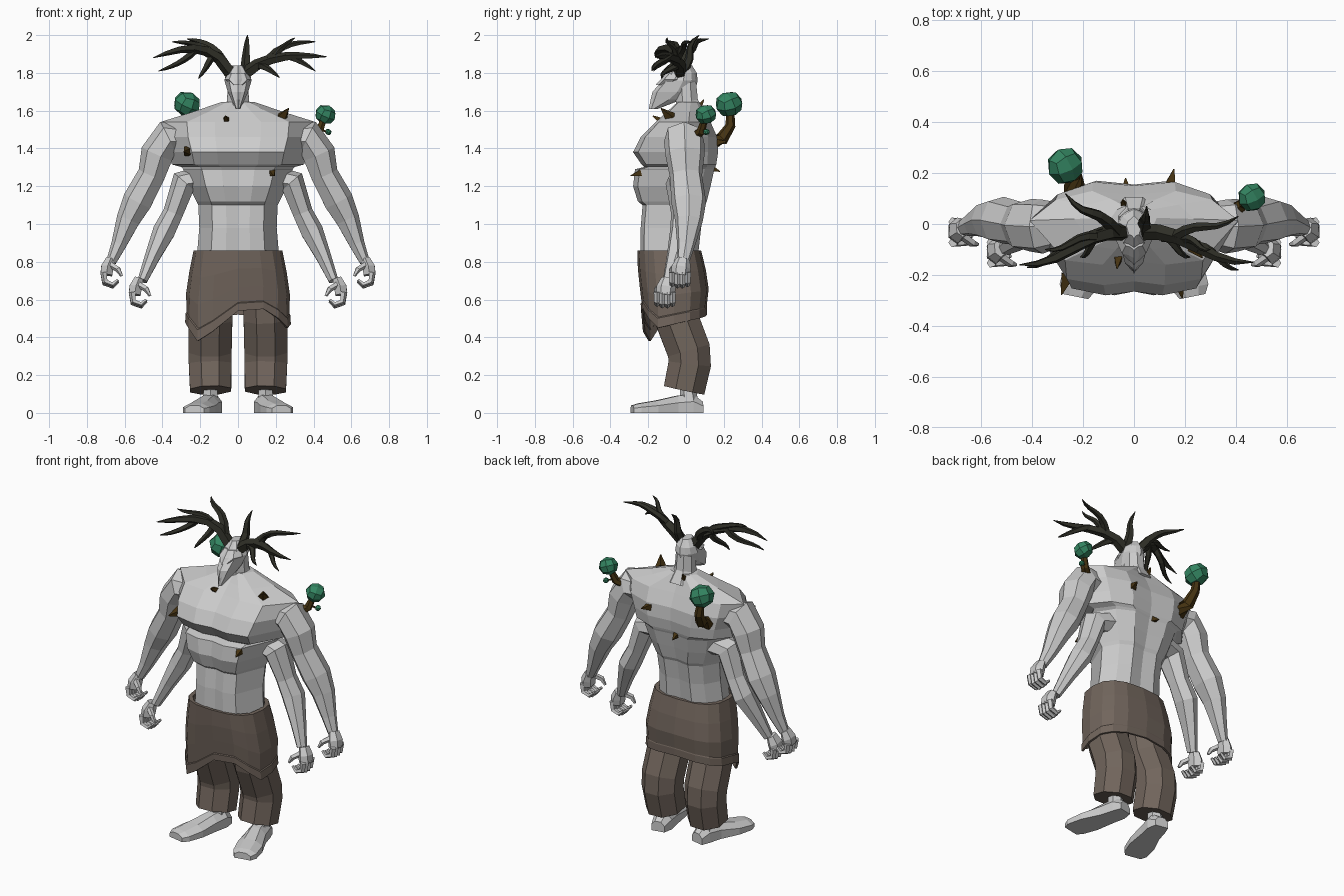
import bpy, bmesh, math
from mathutils import Vector

if "Cube" in bpy.data.objects:
    bpy.data.objects.remove(bpy.data.objects["Cube"])


def material(name, red, green, blue):
    mat = bpy.data.materials.new(name)
    mat.use_nodes = True
    colour = (red, green, blue, 1)
    mat.diffuse_color = colour
    mat.node_tree.nodes["Principled BSDF"].inputs["Base Color"].default_value = colour
    return mat


SKIN = material("pale grey skin", 0.6, 0.6, 0.6)
CLOTH = material("brown cloth", 0.165, 0.13, 0.107)
BARK = material("dark bark", 0.062, 0.034, 0.006)
LEAF = material("green leaves", 0.033, 0.23, 0.118)
ANTLER = material("charcoal antler", 0.028, 0.028, 0.02)


def finish(name, bm, mat, mirror=False):
    bmesh.ops.recalc_face_normals(bm, faces=bm.faces)
    mesh = bpy.data.meshes.new(name)
    bm.to_mesh(mesh)
    bm.free()
    mesh.materials.append(mat)
    ob = bpy.data.objects.new(name, mesh)
    bpy.context.collection.objects.link(ob)
    if mirror:
        ob.modifiers.new("Mirror", "MIRROR").use_mirror_merge = False
    return ob


def loft(name, rings, mat, mirror=False, caps=True):
    """Skin a list of equal rings of points."""
    bm = bmesh.new()
    rows = [[bm.verts.new(point) for point in ring] for ring in rings]
    count = len(rows[0])
    for lower, upper in zip(rows, rows[1:]):
        for i in range(count):
            j = (i + 1) % count
            bm.faces.new((lower[i], lower[j], upper[j], upper[i]))
    if caps:
        bm.faces.new(rows[0])
        bm.faces.new(rows[-1])
    return finish(name, bm, mat, mirror)


def tube(name, path, mat, sides=6, mirror=False, depth=1.0):
    """Limb along points (x, y, z, radius); depth widens it front to back."""
    centres = [Vector(point[:3]) for point in path]
    last = len(path) - 1
    rings = []
    for i, centre in enumerate(centres):
        along = (centres[min(i + 1, last)] - centres[max(i - 1, 0)]).normalized()
        reference = Vector((1, 0, 0)) if abs(along.y) > 0.85 else Vector((0, 1, 0))
        across = reference.cross(along).normalized()
        outward = along.cross(across) * depth
        radius = path[i][3]
        angles = [math.tau * (k + 0.5) / sides for k in range(sides)]
        rings.append([centre + (across * math.cos(a) + outward * math.sin(a)) * radius for a in angles])
    return loft(name, rings, mat, mirror)


def body_ring(z, width, front, back, crease=0.015):
    """Symmetric cross-section with a groove down the chest and the spine."""
    span = back - front
    half = [(width * 0.3, front), (width * 0.66, front + span * 0.06), (width, front + span * 0.6),
            (width * 0.75, back - span * 0.12), (width * 0.4, back)]
    right = [(-x, y, z) for x, y in reversed(half)]
    left = [(x, y, z) for x, y in half]
    return [(0, front + crease, z), *left, (0, back - crease, z), *right]


# Torso with two stacked chests
loft("torso", [body_ring(*row) for row in (
    (0.8, 0.22, -0.24, 0.06), (0.98, 0.205, -0.24, 0.08),
    (1.1, 0.21, -0.23, 0.1), (1.12, 0.22, -0.255, 0.11), (1.2, 0.26, -0.28, 0.13),
    (1.29, 0.29, -0.27, 0.15), (1.302, 0.3, -0.22, 0.155), (1.315, 0.35, -0.235, 0.16),
    (1.38, 0.37, -0.28, 0.17), (1.46, 0.4, -0.24, 0.165), (1.54, 0.41, -0.16, 0.13),
    (1.595, 0.235, -0.1, 0.1), (1.645, 0.09, -0.045, 0.07))], SKIN)

# Neck and beaked head with a jutting brow
tube("neck", [(0, 0.025, 1.57, 0.09), (0, 0.005, 1.65, 0.063), (0, 0, 1.75, 0.058)], SKIN, sides=8)
loft("head", [body_ring(*row, crease=-0.012) for row in (
    (1.61, 0.012, -0.185, -0.16), (1.66, 0.036, -0.175, -0.03), (1.7, 0.054, -0.165, 0.035),
    (1.76, 0.072, -0.112, 0.05), (1.8, 0.062, -0.08, 0.045), (1.84, 0.03, -0.045, 0.02))], SKIN)
loft("brow", [body_ring(*row, crease=-0.012) for row in (
    (1.735, 0.03, -0.15, -0.06), (1.765, 0.072, -0.122, -0.02), (1.8, 0.05, -0.09, -0.01))], SKIN)

# Upper and lower pairs of arms
tube("upper_arm", [(0.26, 0, 1.45, 0.07), (0.37, -0.01, 1.455, 0.095), (0.425, -0.005, 1.37, 0.092),
                   (0.455, 0, 1.26, 0.076), (0.53, 0.015, 1.12, 0.082), (0.58, 0.015, 1.02, 0.065),
                   (0.63, 0, 0.89, 0.042), (0.67, -0.015, 0.8, 0.028)],
     SKIN, sides=7, mirror=True, depth=1.15)
tube("lower_arm", [(0.18, 0, 1.24, 0.07), (0.285, -0.02, 1.22, 0.072), (0.34, -0.01, 1.06, 0.056),
                   (0.39, -0.01, 0.96, 0.062), (0.45, -0.05, 0.83, 0.043), (0.505, -0.09, 0.7, 0.027)],
     SKIN, sides=7, mirror=True, depth=1.25)


def hand(name, x, y, z):
    """Blocky fist below the wrist, fingers curling inward."""
    tube(name + "_palm", [(x, y, z + 0.02, 0.027), (x + 0.017, y - 0.01, z - 0.025, 0.038),
                          (x + 0.022, y - 0.015, z - 0.065, 0.036)], SKIN, mirror=True, depth=1.35)
    for i in range(4):
        side = y - 0.058 + i * 0.027
        low = z - 0.1 - 0.01 * math.sin(i)
        tube(f"{name}_finger_{i}", [(x + 0.035, side, z - 0.05, 0.019), (x + 0.028, side, low, 0.017),
                                    (x - 0.012, side, low - 0.015, 0.014), (x - 0.04, side, low + 0.01, 0.008)],
             SKIN, sides=5, mirror=True)
    tube(name + "_thumb", [(x, y - 0.03, z - 0.01, 0.018), (x - 0.04, y - 0.06, z - 0.035, 0.016),
                           (x - 0.06, y - 0.065, z - 0.07, 0.008)], SKIN, sides=5, mirror=True)


hand("upper_hand", 0.675, -0.015, 0.795)
hand("lower_hand", 0.525, -0.095, 0.69)

# Trouser legs, ankles and feet
tube("trouser_leg", [(0.13, -0.08, 0.72, 0.12), (0.145, -0.05, 0.5, 0.125), (0.148, 0.015, 0.33, 0.124),
                     (0.148, 0.02, 0.26, 0.122), (0.145, -0.01, 0.12, 0.118)],
     CLOTH, sides=8, mirror=True)
tube("ankle", [(0.145, 0, 0.2, 0.045), (0.145, 0.01, 0.12, 0.042), (0.15, 0.02, 0.04, 0.05)], SKIN, mirror=True)


def foot_ring(x, y, width, height):
    half = [(-1, 0), (1, 0), (1, 0.6), (0.45, 1), (-0.45, 1), (-1, 0.6)]
    return [(x + width * u, y + width * u * 0.2, height * v) for u, v in half]


loft("foot", [foot_ring(*row) for row in (
    (0.135, 0.085, 0.04, 0.06), (0.14, 0.03, 0.055, 0.1), (0.16, -0.05, 0.058, 0.09),
    (0.195, -0.16, 0.075, 0.065), (0.222, -0.25, 0.07, 0.05), (0.23, -0.285, 0.05, 0.04))], SKIN, mirror=True)

# Ragged cloth skirt: hem heights run around the body from the front
HEM = (0.54, 0.55, 0.5, 0.45, 0.47, 0.49, 0.5, 0.51, 0.52, 0.51, 0.5, 0.49, 0.48, 0.45, 0.38, 0.43)
WAIST = 0.86


def skirt_ring(width, front, back, drop):
    ring = []
    for i, hem in enumerate(HEM):
        angle = math.tau * i / len(HEM)
        s, c = math.sin(angle), math.cos(angle)
        x = width * math.copysign(abs(s) ** 0.75, s)
        y = (front + back) / 2 - (back - front) / 2 * math.copysign(abs(c) ** 0.75, c)
        ring.append((x, y, WAIST + (hem - WAIST) * drop))
    return ring


skirt = loft("skirt", [skirt_ring(*row) for row in (
    (0.21, -0.24, 0.06, 0), (0.235, -0.258, 0.08, 0), (0.258, -0.255, 0.105, 0.3), (0.275, -0.245, 0.12, 0.6),
    (0.272, -0.235, 0.11, 0.86), (0.277, -0.24, 0.112, 0.875), (0.28, -0.238, 0.112, 1))], CLOTH, caps=False)
skirt.modifiers.new("Thickness", "SOLIDIFY").thickness = 0.012


def antler(name, start, tip, arch, radius):
    """Gnarled branch that climbs early, then levels out to a point."""
    start, tip = Vector(start), Vector(tip)
    path = []
    for i in range(7):
        t = i / 6
        point = start.lerp(tip, t)
        point.z += arch * math.sin(math.pi * t ** 0.75)
        point.y += radius * 0.6 * math.sin(math.tau * t)
        path.append((*point, radius * (1 - t) ** 0.6 + 0.002))
    tube("antler_" + name, path, ANTLER, sides=5)


# Branching antlers, each side different
antler("right_main", (-0.03, -0.03, 1.79), (-0.45, -0.16, 1.88), 0.1, 0.034)
antler("right_low", (-0.22, -0.08, 1.93), (-0.42, -0.17, 1.81), -0.02, 0.02)
antler("right_up", (-0.15, -0.05, 1.92), (-0.35, -0.1, 1.965), 0.015, 0.019)
antler("right_back", (-0.07, -0.03, 1.85), (-0.27, 0.12, 1.98), 0.04, 0.026)
antler("right_drop", (-0.13, -0.04, 1.91), (-0.21, -0.13, 1.77), -0.01, 0.021)
antler("left_main", (0.03, -0.03, 1.79), (0.47, -0.15, 1.885), 0.05, 0.034)
antler("left_low", (0.25, -0.09, 1.89), (0.41, -0.18, 1.81), 0.01, 0.02)
antler("left_up", (0.16, -0.05, 1.87), (0.41, 0.03, 1.965), 0.035, 0.021)
antler("left_fork", (0.2, -0.06, 1.89), (0.3, -0.1, 1.985), 0.01, 0.017)
antler("left_back", (0.04, -0.03, 1.8), (0.05, 0.07, 2), 0.01, 0.028)
antler("left_drop", (0.11, -0.05, 1.84), (0.22, -0.13, 1.775), 0.01, 0.021)

# Bark thorns pointing away from the body, rising on the shoulders
THORNS = ((-0.06, -0.12, 1.54, 0.028), (0.23, -0.08, 1.56, 0.036), (-0.26, -0.2, 1.385, 0.036),
          (0.18, -0.24, 1.27, 0.024), (0.14, 0.145, 1.43, 0.032), (-0.04, 0.07, 1.62, 0.02),
          (-0.03, 0.125, 1.3, 0.026))
for i, (x, y, z, radius) in enumerate(THORNS):
    direction = Vector((x * 0.25, y, (z - 1.4) * 0.5)).normalized()
    tip = Vector((x, y, z)) + direction * radius * 2.3
    tube(f"thorn_{i}", [(x, y, z, radius), (*tip, 0.003)], BARK, sides=4)


def leaf_ball(name, centre, radius):
    bm = bmesh.new()
    bmesh.ops.create_cube(bm, size=2)
    bmesh.ops.subdivide_edges(bm, edges=bm.edges[:], cuts=1, use_grid_fill=True)
    for vert in bm.verts:
        vert.co = vert.co.normalized() * radius
    ball = finish(name, bm, LEAF)
    ball.location = centre
    ball.rotation_euler = (0.4, 0.3, 0.5)
    ball.scale.z = 0.9


# Small trees on the back and the shoulder
tube("back_trunk", [(-0.23, 0.12, 1.42, 0.045), (-0.24, 0.19, 1.45, 0.036), (-0.255, 0.235, 1.52, 0.027),
                    (-0.27, 0.235, 1.61, 0.02)], BARK)
leaf_ball("back_crown", (-0.27, 0.228, 1.635), 0.075)
tube("shoulder_trunk", [(0.38, 0.04, 1.46, 0.032), (0.43, 0.08, 1.49, 0.024), (0.455, 0.1, 1.56, 0.017)], BARK)
leaf_ball("shoulder_crown", (0.463, 0.105, 1.58), 0.058)
tube("shoulder_twig", [(0.44, 0.09, 1.5, 0.008), (0.475, 0.105, 1.485, 0.004)], BARK, sides=4)
leaf_ball("shoulder_bud", (0.478, 0.108, 1.487), 0.018)
